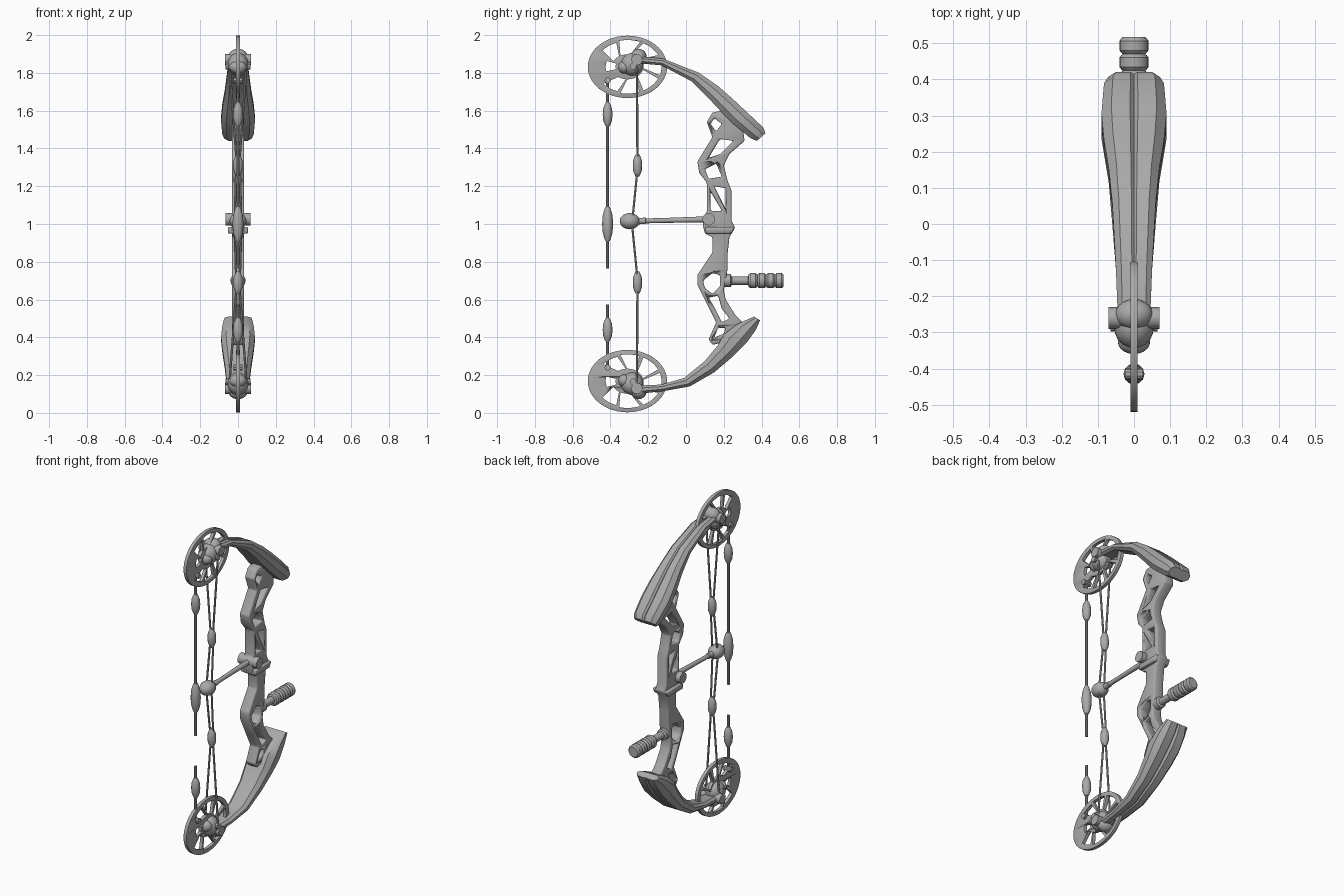
import bpy, bmesh, math
from mathutils import Matrix, Vector

cube = bpy.data.objects.get("Cube")
if cube:
    bpy.data.objects.remove(cube)

grey = bpy.data.materials.new("plain_grey")
grey.use_nodes = True
grey.diffuse_color = (0.4, 0.4, 0.4, 1)
grey.node_tree.nodes["Principled BSDF"].inputs["Base Color"].default_value = (0.4, 0.4, 0.4, 1)

# Local x, y, z become world y, z, x for side profiles
SIDE = Matrix(((0, 0, 1, 0), (1, 0, 0, 0), (0, 1, 0, 0), (0, 0, 0, 1)))


def finish(obj, angle=35):
    bpy.ops.object.select_all(action='DESELECT')
    obj.select_set(True)
    bpy.context.view_layer.objects.active = obj
    if obj.type == 'CURVE':
        bpy.ops.object.convert(target='MESH')
        obj = bpy.context.view_layer.objects.active
    obj.data.materials.clear()
    obj.data.materials.append(grey)
    bpy.ops.object.shade_smooth_by_angle(angle=math.radians(angle))
    return obj


def link_mesh(name, bm):
    bmesh.ops.recalc_face_normals(bm, faces=bm.faces)
    mesh = bpy.data.meshes.new(name)
    bm.to_mesh(mesh)
    bm.free()
    obj = bpy.data.objects.new(name, mesh)
    bpy.context.collection.objects.link(obj)
    return finish(obj)


def plate(name, loops, half, bevel):
    """Flat side plate: the first loop is the outline, the rest are holes."""
    curve = bpy.data.curves.new(name, 'CURVE')
    curve.dimensions = '2D'
    curve.fill_mode = 'BOTH'
    curve.extrude = half
    for loop in loops:
        spline = curve.splines.new('POLY')
        spline.points.add(len(loop) - 1)
        for point, (y, z) in zip(spline.points, loop):
            point.co = (y, z, 0, 1)
        spline.use_cyclic_u = True
    obj = bpy.data.objects.new(name, curve)
    bpy.context.collection.objects.link(obj)
    obj.matrix_world = SIDE
    obj = finish(obj)
    bm = bmesh.new()
    bm.from_mesh(obj.data)
    bmesh.ops.remove_doubles(bm, verts=bm.verts, dist=0.0001)
    bmesh.ops.recalc_face_normals(bm, faces=bm.faces)
    bm.to_mesh(obj.data)
    bm.free()
    mod = obj.modifiers.new("soft_edges", 'BEVEL')
    mod.width = bevel
    mod.segments = 2
    return obj


def turned(name, start, end, profile, sides=16):
    """Lathe a (distance fraction, radius) profile along the line start-end."""
    start, end = Vector(start), Vector(end)
    turn = (end - start).to_track_quat('Z', 'Y')
    bm = bmesh.new()
    rings = []
    for t, r in profile:
        centre = start.lerp(end, t)
        rings.append([bm.verts.new(centre + turn @ Vector((r * math.cos(a), r * math.sin(a), 0)))
                      for a in (math.tau * i / sides for i in range(sides))])
    for low, high in zip(rings, rings[1:]):
        for i in range(sides):
            j = (i + 1) % sides
            bm.faces.new((low[i], low[j], high[j], high[i]))
    bm.faces.new(rings[0])
    bm.faces.new(rings[-1])
    return link_mesh(name, bm)


def rod(name, start, end, r, sides=8):
    return turned(name, start, end, [(0, r), (1, r)], sides)


def ball(name, centre, size):
    bm = bmesh.new()
    bmesh.ops.create_uvsphere(bm, u_segments=20, v_segments=12, radius=1)
    bmesh.ops.scale(bm, vec=size, verts=bm.verts)
    bmesh.ops.translate(bm, vec=centre, verts=bm.verts)
    return link_mesh(name, bm)


def bead(name, y, z, half, r):
    profile = [(0, .4), (.08, .6), (.25, .9), (.5, 1), (.75, .9), (.92, .6), (1, .4)]
    turned(name, (0, y, z - half), (0, y, z + half), [(t, r * k) for t, k in profile], 12)


def limb(name, sections):
    """Loft a chamfered, centre-grooved section along outer and inner edges."""
    half = [(.12, 0), (.7, 0), (1, .3), (1, .7), (.7, 1)]
    shape = [(0, .12)] + half + [(-x, t) for x, t in reversed(half)]
    bm = bmesh.new()
    rings = []
    for yo, zo, yi, zi, w in sections:
        rings.append([bm.verts.new((w * x, yo + (yi - yo) * t, zo + (zi - zo) * t))
                      for x, t in shape])
    for a, b in zip(rings, rings[1:]):
        for i in range(len(shape)):
            j = (i + 1) % len(shape)
            bm.faces.new((a[i], a[j], b[j], b[i]))
    bm.faces.new(rings[0])
    bm.faces.new(rings[-1])
    return link_mesh(name, bm)


# Riser: one trussed plate, laid out in hundredths
outline = [(14, 159), (11, 154), (14, 146), (6, 133), (7, 127), (11, 122), (11, 106), (9, 104),
           (9, 99), (10, 95), (14, 93), (14, 85), (6, 73), (6, 68), (12, 56), (16, 48), (12, 39),
           (14, 36), (22, 38), (31, 47), (26, 52), (21, 60), (20, 65), (22, 76), (22, 84),
           (23, 93), (26, 98), (24, 102), (24, 118), (22, 123), (20, 131), (23, 137), (31, 144),
           (30, 152), (19, 160)]
holes = [[(15, 156), (13, 153), (16, 149), (19, 153)],
         [(18, 145), (25, 144), (18, 137), (12, 135)],
         [(10, 129), (16, 132), (19, 125), (12, 124)],
         [(13, 117), (13, 107), (19, 107)],
         [(15, 120), (21, 119), (21, 108)],
         [(9, 70), (14, 74), (18, 73), (18, 67), (14, 63), (10, 66)],
         [(12, 61), (17, 62), (19, 55), (23, 50), (19, 48), (15, 56)],
         [(17, 45), (21, 45), (20, 42), (15, 40)]]
plate("riser", [[(y / 100, z / 100) for y, z in loop] for loop in [outline] + holes], .033, .008)

# Arrow shelf and cable rod mount
plate("arrow_shelf", [[(.1, .95), (.1, .985), (.26, .985), (.24, .95)]], .052, .008)
rod("rod_mount", (-.065, .12, 1.025), (.065, .12, 1.025), .033, 16)

# Limbs
limb("upper_limb", [(-.26, 1.89, -.24, 1.85, .045), (-.12, 1.875, -.13, 1.84, .05),
                    (.07, 1.8, .03, 1.755, .06), (.17, 1.73, .12, 1.665, .07),
                    (.25, 1.66, .19, 1.59, .083), (.33, 1.585, .25, 1.53, .09),
                    (.41, 1.51, .34, 1.455, .083), (.42, 1.48, .375, 1.44, .072)])
limb("lower_limb", [(-.26, .1, -.24, .145, .045), (-.12, .115, -.13, .15, .05),
                    (.02, .14, -.01, .185, .06), (.15, .215, .1, .275, .07),
                    (.25, .3, .17, .36, .083), (.32, .37, .2, .415, .09),
                    (.37, .44, .27, .47, .083), (.392, .49, .36, .51, .072)])


# Wheels, hubs and axles, built once for each end
def polar(angle, k):
    a = math.radians(angle)
    return -.31 + .21 * k * math.cos(a), 1.832 + .165 * k * math.sin(a)


def window(a, b, low, high, swirl=12):
    outer = [polar(a + (b - a) * i / 6, high) for i in range(7)]
    inner = [polar(b + swirl + (a - b) * i / 6, low) for i in range(7)]
    return outer + inner


wheel = [[polar(i * 7.5, 1) for i in range(48)]]
wheel += [window(a, a + 36, .4, .86) for a in (-62, -18, 26, 68)]
wheel += [window(110, 140, .4, .82), window(222, 252, .4, .82), window(258, 290, .4, .86),
          window(160, 195, .3, .55, 0)]

for end, flip in (("upper", False), ("lower", True)):
    def z(value):
        return 2 - value if flip else value
    plate(end + "_wheel", [[(y, z(h)) for y, h in loop] for loop in wheel], .01, .003)
    ball(end + "_hub", (0, -.285, z(1.845)), (.055, .06, .06))
    ball(end + "_hub_rear", (0, -.325, z(1.83)), (.045, .035, .035))
    ball(end + "_limb_tip", (0, -.25, z(1.885)), (.052, .042, .042))
    rod(end + "_axle", (-.07, -.26, z(1.87)), (.07, -.26, z(1.87)), .03, 12)
    rod(end + "_spacer", (-.065, -.28, z(1.835)), (.065, -.28, z(1.835)), .018, 10)
    rod(end + "_string_post", (-.025, -.415, z(1.76)), (.025, -.415, z(1.76)), .016, 10)
    # Cables: a fork above the bead, a narrow pair towards the guide
    bead(end + "_cable_bead", -.257, z(1.31), .058, .025)
    for side in (-1, 1):
        rod(end + "_cable_fork", (side * .045, -.26, z(1.84)), (side * .008, -.257, z(1.34)), .006)
        rod(end + "_cable_pair", (side * .01, -.257, z(1.29)), (side * .018, -.285, z(1.01)), .006)

# Bowstring in two lengths, with beads
rod("upper_string", (0, -.415, .765), (0, -.415, 1.77), .0085)
rod("lower_string", (0, -.415, .23), (0, -.415, .575), .0085)
for height, half, r in ((1.58, .062, .026), (1.0, .09, .029), (.44, .062, .026)):
    bead("string_bead", -.415, height, half, r)

# Cable guide rod
turned("cable_rod", (0, .12, 1.025), (0, -.27, 1.015),
       [(0, .016), (.6, .013), (.85, .013), (.86, .017), (1, .017)])
ball("cable_guide", (0, -.298, 1.015), (.045, .053, .043))

# Stabiliser with a ribbed weight
ribs = [(0, .034), (.14, .034), (.16, .022), (.42, .022), (.43, .034)]
for i in range(4):
    t = .44 + i * .14
    ribs += [(t, .035), (t + .02, .04), (t + .1, .04), (t + .12, .035), (t + .13, .031)]
turned("stabiliser", (0, .19, .7), (0, .52, .7), ribs, 20)
